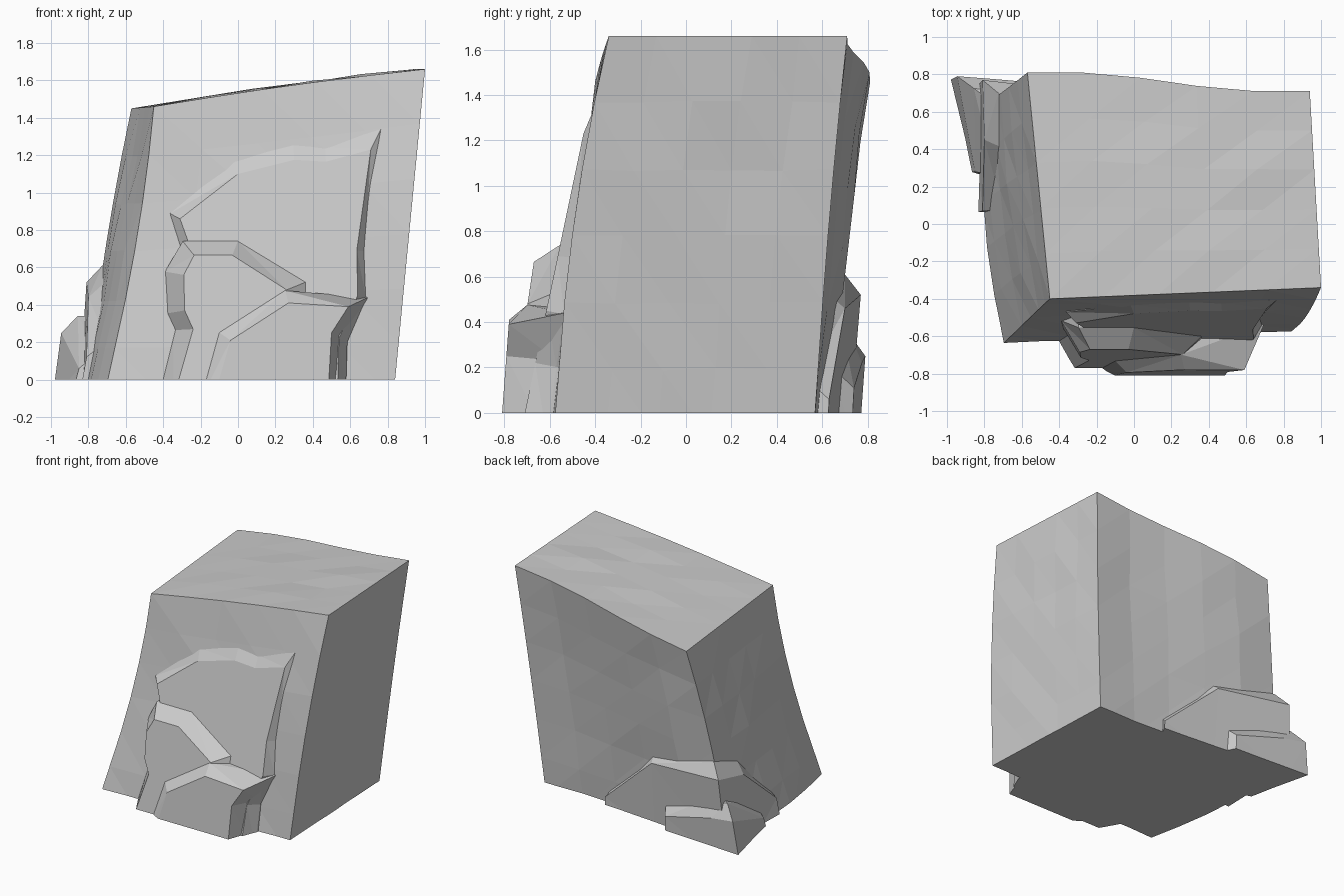
import bpy, bmesh, math, random
from mathutils import Vector

if "Cube" in bpy.data.objects:
    bpy.data.objects.remove(bpy.data.objects["Cube"])

random.seed(4)


def make_object(name, bm):
    """Triangulates, cuts the part flat at the ground and adds it to the scene."""
    bmesh.ops.triangulate(bm, faces=bm.faces[:])
    cut = bmesh.ops.bisect_plane(bm, geom=bm.verts[:] + bm.edges[:] + bm.faces[:],
                                 plane_co=(0, 0, 0), plane_no=(0, 0, 1), clear_inner=True)
    rim = [e for e in cut["geom_cut"] if isinstance(e, bmesh.types.BMEdge)]
    bmesh.ops.edgeloop_fill(bm, edges=rim)
    bmesh.ops.recalc_face_normals(bm, faces=bm.faces[:])
    me = bpy.data.meshes.new(name)
    bm.to_mesh(me)
    bm.free()
    ob = bpy.data.objects.new(name, me)
    bpy.context.collection.objects.link(ob)


def loft(name, rings):
    """Joins closed rings of points in order and caps both ends."""
    bm = bmesh.new()
    vs = [[bm.verts.new(p) for p in r] for r in rings]
    m = len(vs[0])
    for a, b in zip(vs, vs[1:]):
        for i in range(m):
            j = (i + 1) % m
            bm.faces.new((a[i], a[j], b[j], b[i]))
    bm.faces.new(vs[0])
    bm.faces.new(vs[-1])
    make_object(name, bm)


# Main leaning block: each corner edge runs from foot to top with a slight bow
def corner_edge(foot, top, bow, h):
    p = Vector((*foot, 0)).lerp(Vector(top), h)
    return p + max(0, 4 * h * (1 - h)) * Vector((*bow, 0))


def main_block(n=5, levels=6):
    edges = [((-.70, -.64), (-.45, -.40, 1.46), (.03, .03)),
             ((.84, -.57), (1, -.34, 1.66), (0, -.04)),
             ((-.80, .64), (-.57, .81, 1.45), (-.02, -.02)),
             ((.79, .57), (.94, .71, 1.66), (0, -.01))]
    bm = bmesh.new()
    verts = {}

    def vert(i, j, k):
        key = (i, j, k)
        if key not in verts:
            s, t, h = i / n, j / n, -.06 + 1.06 * k / levels
            fl, fr, bl, br = [corner_edge(*e, h) for e in edges]
            p = fl.lerp(fr, s).lerp(bl.lerp(br, s), t)
            p.x -= .05 * math.sin(math.pi * t) * (1 - s) * (1 - h)
            p.y += .02 * math.sin(2 * math.pi * s) * t
            p.z += .012 * math.sin(math.pi * s) * (k == levels)
            if (i in (0, n)) + (j in (0, n)) + (k in (0, levels)) < 2:
                p += Vector([random.uniform(-.008, .008) for _ in range(3)])
            verts[key] = bm.verts.new(p)
        return verts[key]

    def grid(na, nb, place):
        for a in range(na):
            for b in range(nb):
                bm.faces.new([vert(*place(a + u, b + v)) for u, v in ((0, 0), (1, 0), (1, 1), (0, 1))])

    for end in (0, 1):
        grid(n, levels, lambda a, b: (a, end * n, b))
        grid(n, levels, lambda a, b: (end * n, a, b))
        grid(n, n, lambda a, b: (a, b, end * levels))
    make_object("rock_block", bm)


# Front slab: lip outline on a sloping plane, with a bevel spreading back to whatever lies behind
def front_slab(name, lip, plane, width, behind):
    pts = [Vector(p) for p in lip]
    dirs = [(b - a).normalized() for a, b in zip(pts, pts[1:])]
    normals = [Vector((-d.y, d.x)) for d in dirs]
    outer = []
    for p, a, b in zip(pts, normals[:1] + normals, normals + normals[-1:]):
        m = (a + b) / max(.6, 1 + a.dot(b))
        outer.append(Vector((p.x + m.x * width[0], p.y + m.y * width[1])))
    outer[0].y, outer[-1].y = pts[0].y, pts[-1].y
    loft(name, [
        [(o.x, wall_y(o.x, o.y) + .12, o.y) for o in outer],
        [(o.x, behind(o.x, o.y), o.y) for o in outer],
        [(p.x, plane(p.y), p.y) for p in pts]])


# Ledge around the back left corner: foot, lip, slope into the wall, buried core
def corner_ledge(name, lips):
    rings = []
    for lip in map(Vector, lips):
        inward = (Vector((0, .1, lip.z)) - lip).normalized()
        foot = Vector((lip.x * (1.05 if lip.x < -.5 else 1), lip.y - .1 * lip.z, -.1))
        wall = lip + inward * .11 + Vector((0, 0, .09))
        deep = wall + inward * .1
        rings.append([foot, lip, wall, deep, (deep.x, deep.y, -.1)])
    loft(name, rings)


# Slopes of the wall and of the three slab faces
def wall_y(x, z): return -.60 + .145 * z
def upper_y(z): return -.71 + .21 * z
def middle_y(z): return -.77 + .15 * z
def lower_y(z): return -.81 + .075 * z


def behind_middle(x, z): return upper_y(z) if x > -.3 else wall_y(x, z)


def behind_lower(x, z):
    if x > .53:
        return wall_y(x, z)
    return middle_y(z) if x < .27 else upper_y(z)


main_block()
front_slab("front_upper_slab", [
    (-.2, -.1), (-.26, .72), (-.31, .86), (0, 1.10), (.30, 1.175), (.47, 1.165),
    (.71, 1.23), (.635, .69), (.64, .45), (.54, .22), (.53, -.1)],
    upper_y, (.045, .08), wall_y)
front_slab("front_middle_slab", [
    (-.345, -.1), (-.24, .27), (-.285, .37), (-.29, .56), (-.235, .665),
    (-.03, .665), (.26, .48), (.25, -.1)],
    middle_y, (.1, .075), behind_middle)
front_slab("front_lower_slab", [
    (-.13, -.1), (-.04, .21), (.27, .41), (.59, .39), (.50, .25), (.48, -.1)],
    lower_y, (.07, .065), behind_lower)
corner_ledge("back_upper_ledge", [
    (.24, .63, .06), (-.2, .70, .46), (-.81, .77, .52), (-.80, .45, .44), (-.81, .07, .12)])
corner_ledge("back_lower_ledge", [
    (-.34, .74, .11), (-.75, .775, .22), (-.945, .79, .25), (-.85, .28, .06)])
